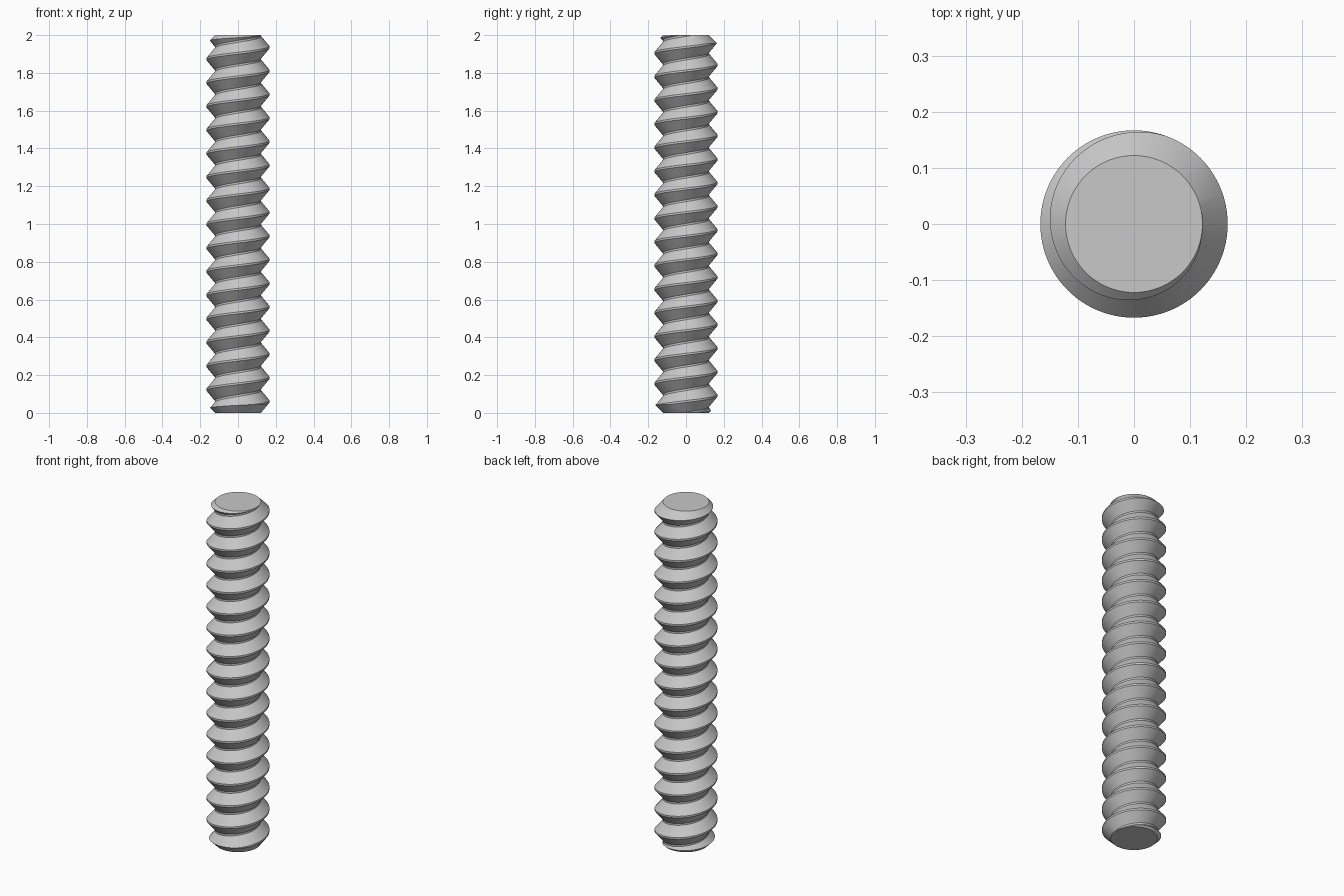
import bpy, bmesh, math

cube = bpy.data.objects.get("Cube")
if cube:
    bpy.data.objects.remove(cube, do_unlink=True)

SEGMENTS = 96
TURNS = 22
PITCH = 0.125
CREST, ROOT = 0.167, 0.123
CREST_FLAT, ROOT_FLAT = 0.005, 0.005    # half widths
START = 0.0606 - 3 * PITCH
HEIGHT = 2.0
END_RADIUS = 0.122

steel = bpy.data.materials.new("light_grey_steel")
steel.use_nodes = True
grey = (0.58, 0.58, 0.58, 1)
steel.diffuse_color = grey
steel.node_tree.nodes["Principled BSDF"].inputs["Base Color"].default_value = grey


def finish(bm, name):
    bmesh.ops.recalc_face_normals(bm, faces=bm.faces)
    mesh = bpy.data.meshes.new(name)
    bm.to_mesh(mesh)
    bm.free()
    mesh.materials.append(steel)
    obj = bpy.data.objects.new(name, mesh)
    bpy.context.collection.objects.link(obj)
    return obj


def threaded_solid():
    """Sweep a blunt V thread profile along a right-handed helix, over-long at both ends."""
    bm = bmesh.new()
    foot = PITCH / 2 - ROOT_FLAT
    profile = [(ROOT, -foot), (CREST, -CREST_FLAT), (CREST, CREST_FLAT), (ROOT, foot)]
    rows = []
    for s in range(SEGMENTS * TURNS + 1):
        a = math.tau * s / SEGMENTS
        z = START + PITCH * s / SEGMENTS
        rows.append([bm.verts.new((r * math.cos(a), r * math.sin(a), z + dz))
                     for r, dz in profile])
    for s in range(len(rows) - 1):
        here, ahead = rows[s], rows[s + 1]
        for j in range(3):
            bm.faces.new((here[j], ahead[j], ahead[j + 1], here[j + 1]))
        # root strip up to the next turn
        if s + 1 + SEGMENTS < len(rows):
            above, above_next = rows[s + SEGMENTS], rows[s + 1 + SEGMENTS]
            bm.faces.new((here[3], ahead[3], above_next[0], above[0]))
    # close each end with a fan to a point on the axis
    rim = [e for e in bm.edges if e.is_boundary]
    low, high = bm.verts.new((0, 0, -1)), bm.verts.new((0, 0, 3))
    for e in rim:
        a, b = e.verts
        bm.faces.new((a, b, low if a.co.z < 1 else high))
    return finish(bm, "threaded_rod")


def chamfered_blank():
    """Cylinder with 45 degree ends that trims the thread to length."""
    bm = bmesh.new()
    wide = 0.2
    slope = wide - END_RADIUS
    outline = [(END_RADIUS, 0), (wide, slope), (wide, HEIGHT - slope), (END_RADIUS, HEIGHT)]
    rings = []
    for r, z in outline:
        rings.append([bm.verts.new((r * math.cos(math.tau * (i + 0.5) / SEGMENTS),
                                    r * math.sin(math.tau * (i + 0.5) / SEGMENTS), z))
                      for i in range(SEGMENTS)])
    for a, b in zip(rings, rings[1:]):
        for i in range(SEGMENTS):
            k = (i + 1) % SEGMENTS
            bm.faces.new((a[i], a[k], b[k], b[i]))
    bm.faces.new(rings[0])
    bm.faces.new(rings[-1])
    return finish(bm, "end_chamfer_cutter")


# Trim the thread to length with chamfered ends
rod = threaded_solid()
cutter = chamfered_blank()
cutter.hide_render = True
trim = rod.modifiers.new("trim_ends", "BOOLEAN")
trim.operation = "INTERSECT"
trim.solver = "EXACT"
trim.object = cutter

bpy.ops.object.select_all(action="DESELECT")
rod.select_set(True)
bpy.context.view_layer.objects.active = rod
bpy.ops.object.modifier_apply(modifier=trim.name)
bpy.data.objects.remove(cutter, do_unlink=True)

# Smooth flanks, sharp crests and rims
bpy.ops.object.shade_smooth_by_angle(angle=math.radians(20))
